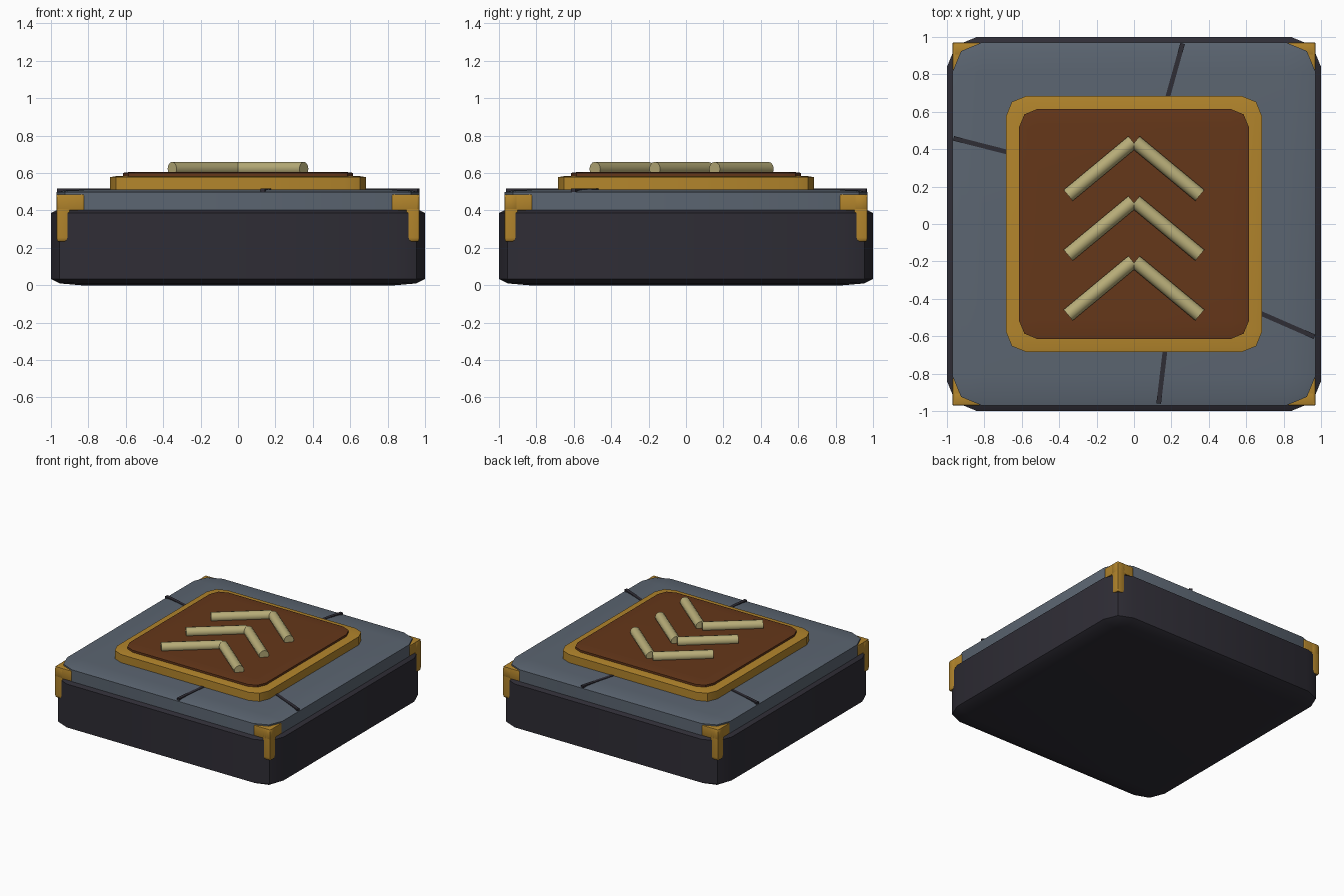
import bpy, bmesh, math
from mathutils import Matrix, Vector

if "Cube" in bpy.data.objects:
    bpy.data.objects.remove(bpy.data.objects["Cube"])


def material(name, rgb):
    m = bpy.data.materials.new(name)
    m.diffuse_color = (*rgb, 1)
    m.use_nodes = True
    m.node_tree.nodes["Principled BSDF"].inputs["Base Color"].default_value = m.diffuse_color
    return m


DARK = material("dark_stone", (0.028, 0.026, 0.036))
SLATE = material("slate", (0.105, 0.13, 0.165))
GOLD = material("gold", (0.45, 0.235, 0.025))
BROWN = material("brown", (0.13, 0.038, 0.01))
CREAM = material("pale_gold", (0.48, 0.42, 0.19))


def finish(name, bm, mat):
    bmesh.ops.recalc_face_normals(bm, faces=bm.faces)
    me = bpy.data.meshes.new(name)
    bm.to_mesh(me)
    bm.free()
    ob = bpy.data.objects.new(name, me)
    bpy.context.collection.objects.link(ob)
    me.materials.append(mat)
    bpy.ops.object.select_all(action='DESELECT')
    ob.select_set(True)
    bpy.context.view_layer.objects.active = ob
    bpy.ops.object.shade_smooth_by_angle(angle=math.radians(40))
    return ob


def block(name, lo, hi, mat, bevel=0.08, rot=0.0):
    """Bevelled unit cube stretched between two corners, turned about z."""
    lo, hi = Vector(lo), Vector(hi)
    bm = bmesh.new()
    bmesh.ops.create_cube(bm, size=1)
    if bevel:
        bmesh.ops.bevel(bm, geom=bm.edges[:], offset=bevel, segments=2,
                        profile=0.5, affect='EDGES')
    bm.transform(Matrix.Translation((lo + hi) / 2) @ Matrix.Rotation(rot, 4, 'Z')
                 @ Matrix.Diagonal((*(hi - lo), 1)))
    return finish(name, bm, mat)


# Stacked slabs
block("base", (-1, -1, 0), (1, 1, 0.42), DARK)
block("slate_top", (-0.97, -0.97, 0.33), (0.97, 0.97, 0.512), SLATE)
block("frame", (-0.685, -0.685, 0.50), (0.685, 0.685, 0.585), GOLD)
block("panel", (-0.615, -0.615, 0.54), (0.615, 0.615, 0.606), BROWN)

# Three-armed corner brackets
for sx in (-1, 1):
    for sy in (-1, 1):
        for part, (dx, dy, z0) in {"x_arm": (0.15, 0.07, 0.40),
                                   "y_arm": (0.07, 0.15, 0.40),
                                   "leg": (0.07, 0.07, 0.235)}.items():
            xs = sorted((sx * 0.97, sx * (0.97 - dx)))
            ys = sorted((sy * 0.97, sy * (0.97 - dy)))
            block("bracket_" + part, (xs[0], ys[0], z0), (xs[1], ys[1], 0.486), GOLD)

# Cracks in the slate border
for a, b in (((0.26, 0.965), (0.175, 0.66)), ((-0.965, 0.458), (-0.66, 0.38)),
             ((0.66, -0.47), (0.965, -0.603)), ((0.168, -0.66), (0.132, -0.96))):
    a, b = Vector(a), Vector(b)
    c, d = (a + b) / 2, b - a
    h = Vector((d.length / 2, 0.0125))
    block("crack", (*(c - h), 0.49), (*(c + h), 0.516), DARK, 0, math.atan2(d.y, d.x))

# Chevron bars
for tip in (0.44, 0.12, -0.20):
    for s in (-1, 1):
        a = Vector((s * 0.352, tip - 0.287, 0.622))
        b = Vector((s * 0.006, tip, 0.622))
        bm = bmesh.new()
        bmesh.ops.create_cone(bm, cap_ends=True, segments=12, radius1=0.038,
                              radius2=0.038, depth=(b - a).length)
        q = (b - a).to_track_quat('Z', 'Y').to_matrix().to_4x4()
        bm.transform(Matrix.Translation((a + b) / 2) @ q)
        finish("chevron_bar", bm, CREAM)
